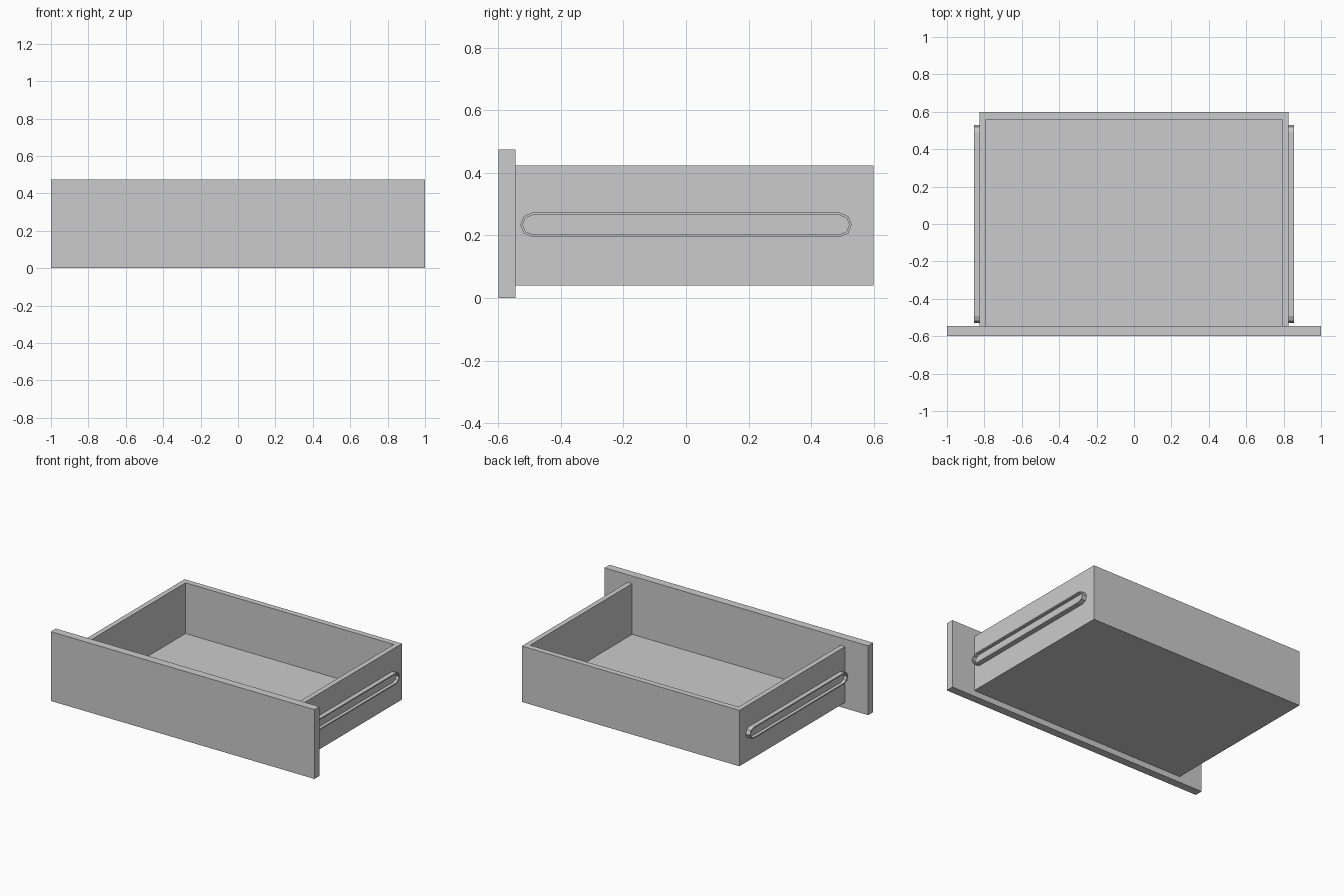
import bpy, bmesh
from math import pi, sin, cos
from mathutils import Vector

if "Cube" in bpy.data.objects:
    bpy.data.objects.remove(bpy.data.objects["Cube"])


def finish(bm, name):
    bmesh.ops.recalc_face_normals(bm, faces=bm.faces)
    mesh = bpy.data.meshes.new(name)
    bm.to_mesh(mesh)
    bm.free()
    ob = bpy.data.objects.new(name, mesh)
    bpy.context.collection.objects.link(ob)
    return ob


def box(name, lo, hi):
    lo, hi = Vector(lo), Vector(hi)
    bm = bmesh.new()
    bmesh.ops.create_cube(bm, size=1)
    for v in bm.verts:
        v.co = (lo + hi) / 2 + v.co * (hi - lo)
    return finish(bm, name)


# Overhanging front panel, which also closes the tray
box("front_panel", (-1, -0.6, 0), (1, -0.545, 0.475))

# Tray: a block hollowed out from above, open towards the panel
tray = box("drawer_tray", (-0.825, -0.545, 0.04), (0.825, 0.6, 0.423))
cutter = box("tray_cutter", (-0.79, -0.7, 0.075), (0.79, 0.56, 0.6))
cutter.hide_render = True
mod = tray.modifiers.new("hollow", 'BOOLEAN')
mod.operation = 'DIFFERENCE'
mod.solver = 'EXACT'
mod.object = cutter
bpy.context.view_layer.objects.active = tray
bpy.ops.object.modifier_apply(modifier=mod.name)
bpy.data.objects.remove(cutter)


# Slide rail: round-ended strip with a thin rim around a shallow channel
def rail(name, side):
    radius, half, z, segs = 0.039, 0.491, 0.234, 4
    x_in, x_out, rim, depth = 0.825, 0.856, 0.008, 0.022
    outline = []
    for end in (1, -1):
        for i in range(segs + 1):
            a = -pi / 2 + pi * i / segs
            outline.append((end * (half + radius * cos(a)), z + end * radius * sin(a)))
    bm = bmesh.new()
    face = bm.faces.new([bm.verts.new((side * x_in, y, h)) for y, h in outline])
    out = bmesh.ops.extrude_face_region(bm, geom=[face])["geom"]
    bmesh.ops.translate(bm, vec=(side * (x_out - x_in), 0, 0),
                        verts=[g for g in out if isinstance(g, bmesh.types.BMVert)])
    bmesh.ops.recalc_face_normals(bm, faces=bm.faces)
    cap = next(f for f in bm.faces if f.calc_center_median().x * side > x_out - 0.001)
    bmesh.ops.inset_region(bm, faces=[cap], thickness=rim)
    out = bmesh.ops.extrude_discrete_faces(bm, faces=[cap])["faces"]
    bmesh.ops.translate(bm, vec=(-side * depth, 0, 0), verts=out[0].verts)
    return finish(bm, name)


rail("rail_right", 1)
rail("rail_left", -1)
